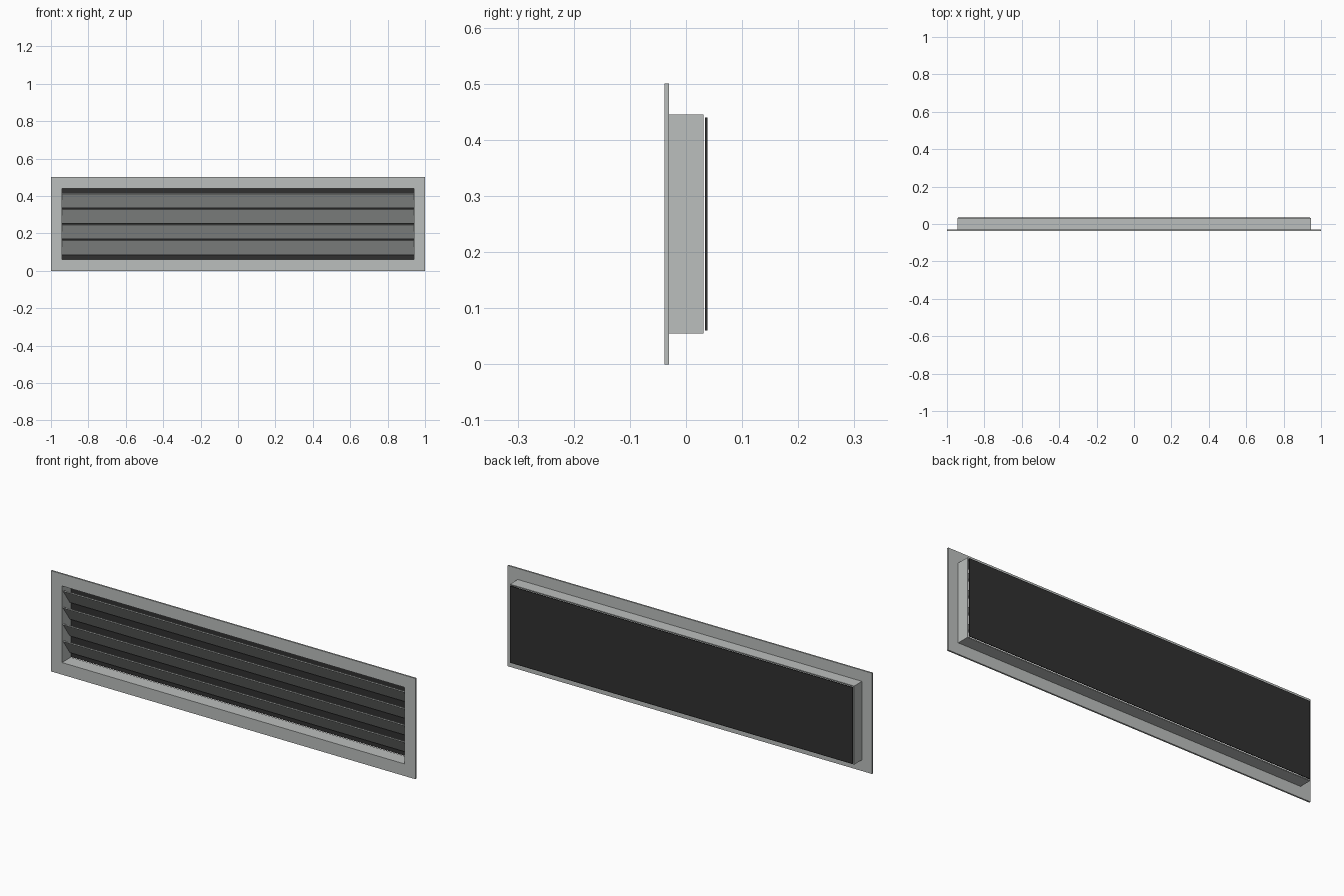
import bpy
import math

cube = bpy.data.objects.get("Cube")
if cube:
    bpy.data.objects.remove(cube, do_unlink=True)


def make_material(name, color):
    mat = bpy.data.materials.new(name)
    mat.use_nodes = True
    mat.diffuse_color = color
    mat.node_tree.nodes["Principled BSDF"].inputs["Base Color"].default_value = color
    return mat


metal = make_material("light grey metal", (0.50, 0.52, 0.51, 1))
black = make_material("dark backing", (0.03, 0.03, 0.03, 1))
MID_Z = 0.25


def finish(name, verts, faces, mat):
    mesh = bpy.data.meshes.new(name)
    mesh.from_pydata(verts, [], faces)
    mesh.materials.append(mat)
    obj = bpy.data.objects.new(name, mesh)
    bpy.context.collection.objects.link(obj)
    return obj


def box(name, size, location, mat, tilt=0):
    """Solid block, optionally tilted about its long axis."""
    bpy.ops.mesh.primitive_cube_add(size=1, location=location)
    obj = bpy.context.object
    obj.name = name
    obj.scale = size
    obj.rotation_euler.x = tilt
    obj.data.materials.append(mat)
    return obj


def frame(name, outer, inner, y_front, y_back, mat):
    """Rectangular ring given by outer and inner half sizes (x, z)."""
    corners = ((-1, -1), (1, -1), (1, 1), (-1, 1))
    verts = [(sx * hx, y, MID_Z + sz * hz)
             for hx, hz, y in ((*outer, y_front), (*inner, y_front),
                               (*inner, y_back), (*outer, y_back))
             for sx, sz in corners]
    faces = []
    for ring in range(4):
        a, b = ring * 4, (ring + 1) % 4 * 4
        for i in range(4):
            j = (i + 1) % 4
            faces.append((a + i, a + j, b + j, b + i))
    return finish(name, verts, faces, mat)


# Front flange and the duct collar behind it share one opening
opening = (0.94, 0.19)
frame("front_flange", (1.0, 0.25), opening, -0.038, -0.03, metal)
frame("duct_collar", (0.945, 0.195), opening, -0.03, 0.031, metal)

# Louvre slats, falling towards the back
for i in range(4):
    z = MID_Z + (i - 1.5) * 0.083
    box(f"louvre_slat_{i + 1}", (1.88, 0.005, 0.094), (0, -0.001, z),
        metal, math.radians(35))

# Dark backing panel, set just clear of the collar
box("backing_panel", (1.88, 0.004, 0.38), (0, 0.036, MID_Z), black)
